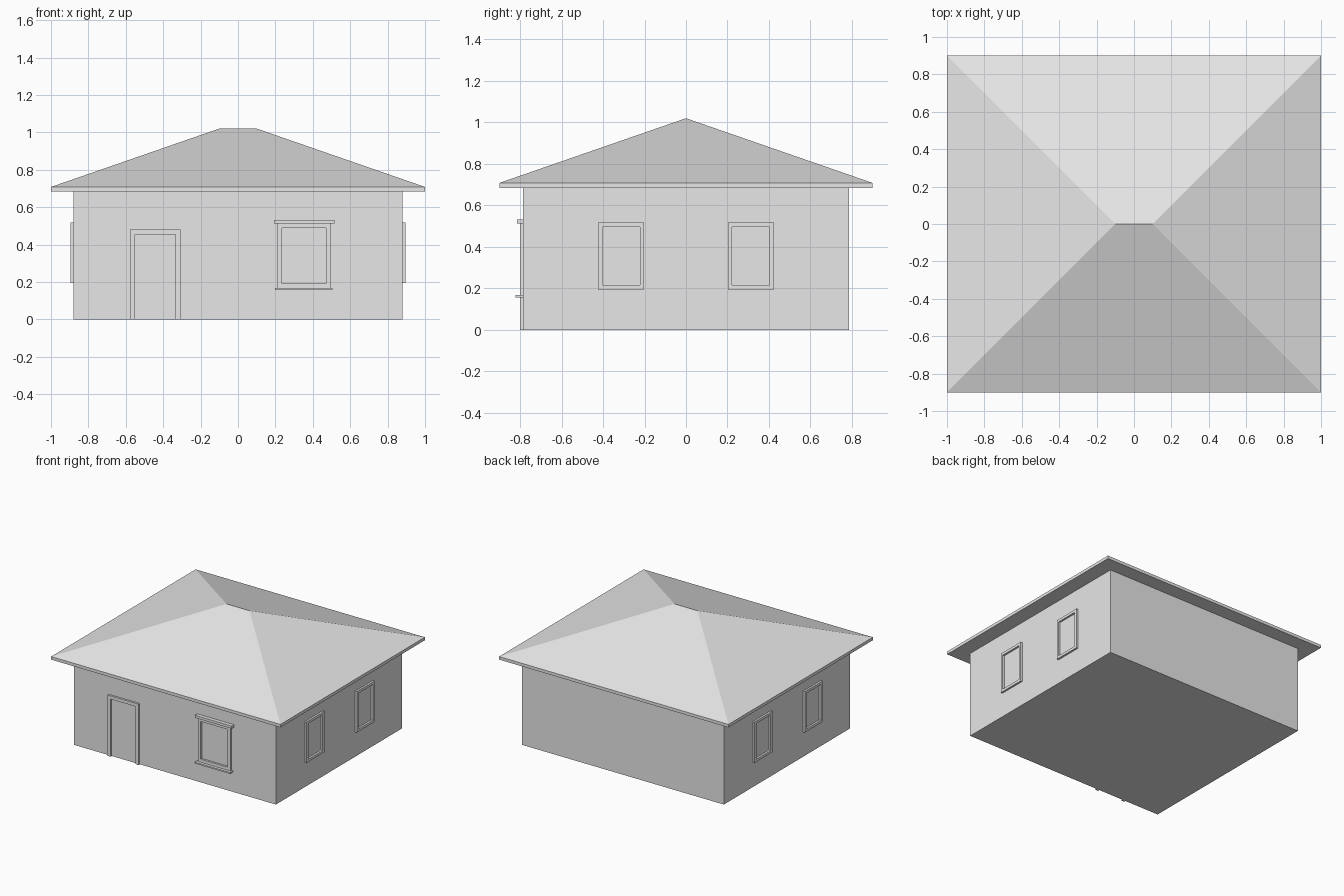
import bpy
import bmesh
from mathutils import Matrix

if "Cube" in bpy.data.objects:
    bpy.data.objects.remove(bpy.data.objects["Cube"])

grey = bpy.data.materials.new("light_grey")
grey.diffuse_color = (0.8, 0.8, 0.8, 1)
grey.use_nodes = True
grey.node_tree.nodes["Principled BSDF"].inputs["Base Color"].default_value = grey.diffuse_color

WALL_X, WALL_Y, WALL_TOP = 0.88, 0.785, 0.684
EAVE_TOP, RIDGE_Z = 0.708, 1.02


def finish(name, bm):
    bmesh.ops.recalc_face_normals(bm, faces=bm.faces)
    mesh = bpy.data.meshes.new(name)
    bm.to_mesh(mesh)
    bm.free()
    mesh.materials.append(grey)
    obj = bpy.data.objects.new(name, mesh)
    bpy.context.collection.objects.link(obj)
    return obj


def box(name, x0, x1, y0, y1, z0, z1):
    bm = bmesh.new()
    size = Matrix.Diagonal((x1 - x0, y1 - y0, z1 - z0, 1))
    centre = Matrix.Translation(((x0 + x1) / 2, (y0 + y1) / 2, (z0 + z1) / 2))
    bmesh.ops.create_cube(bm, size=1, matrix=centre @ size)
    return finish(name, bm)


def frame(name, u0, u1, z0, z1, bar, place, open_bottom=False, depth=0.015):
    """Mitred rectangular surround; place(u, out, z) maps it onto a wall."""
    zi = z0 if open_bottom else z0 + bar
    outer = [(u0, z0), (u0, z1), (u1, z1), (u1, z0)]
    inner = [(u0 + bar, zi), (u0 + bar, z1 - bar), (u1 - bar, z1 - bar), (u1 - bar, zi)]
    bm = bmesh.new()
    a, b = ([bm.verts.new(place(u, 0, z)) for u, z in ring] for ring in (outer, inner))
    faces = []
    for i in range(3 if open_bottom else 4):
        j = (i + 1) % 4
        faces.append(bm.faces.new((a[i], a[j], b[j], b[i])))
    ext = bmesh.ops.extrude_face_region(bm, geom=faces, use_keep_orig=True)
    moved = [v for v in ext["geom"] if isinstance(v, bmesh.types.BMVert)]
    shift = place(0, depth, 0)
    base = place(0, 0, 0)
    bmesh.ops.translate(bm, verts=moved, vec=[s - o for s, o in zip(shift, base)])
    return finish(name, bm)


def on_front(u, out, z):
    return (u, -WALL_Y - out, z)


# Walls
box("walls", -WALL_X, WALL_X, -WALL_Y, WALL_Y, 0, WALL_TOP)

# Hipped roof: flat eave slab rising to a short ridge
bm = bmesh.new()
corners = [(-1, -0.9), (1, -0.9), (1, 0.9), (-1, 0.9)]
low = [bm.verts.new((x, y, WALL_TOP)) for x, y in corners]
top = [bm.verts.new((x, y, EAVE_TOP)) for x, y in corners]
left, right = (bm.verts.new((x, 0, RIDGE_Z)) for x in (-0.1, 0.1))
bm.faces.new(low)
for i in range(4):
    j = (i + 1) % 4
    bm.faces.new((low[i], low[j], top[j], top[i]))
bm.faces.new((top[0], top[1], right, left))
bm.faces.new((top[1], top[2], right))
bm.faces.new((top[2], top[3], left, right))
bm.faces.new((top[3], top[0], left))
finish("roof", bm)

# Door surround
frame("door_frame", -0.578, -0.308, 0, 0.48, 0.026, on_front, open_bottom=True)

# Front window with lintel and sill
frame("front_window_frame", 0.21, 0.495, 0.166, 0.513, 0.025, on_front)
box("front_window_lintel", 0.193, 0.515, -0.814, -WALL_Y, 0.512, 0.532)
box("front_window_sill", 0.198, 0.506, -0.822, -WALL_Y, 0.156, 0.167)

# Two windows on each side wall
for side, label in ((-1, "left"), (1, "right")):
    for u0, pos in ((-0.424, "front"), (0.202, "back")):
        frame(f"{label}_side_{pos}_window_frame", u0, u0 + 0.222, 0.194, 0.517, 0.021,
              lambda u, out, z, s=side: (s * (WALL_X + out), u, z))
